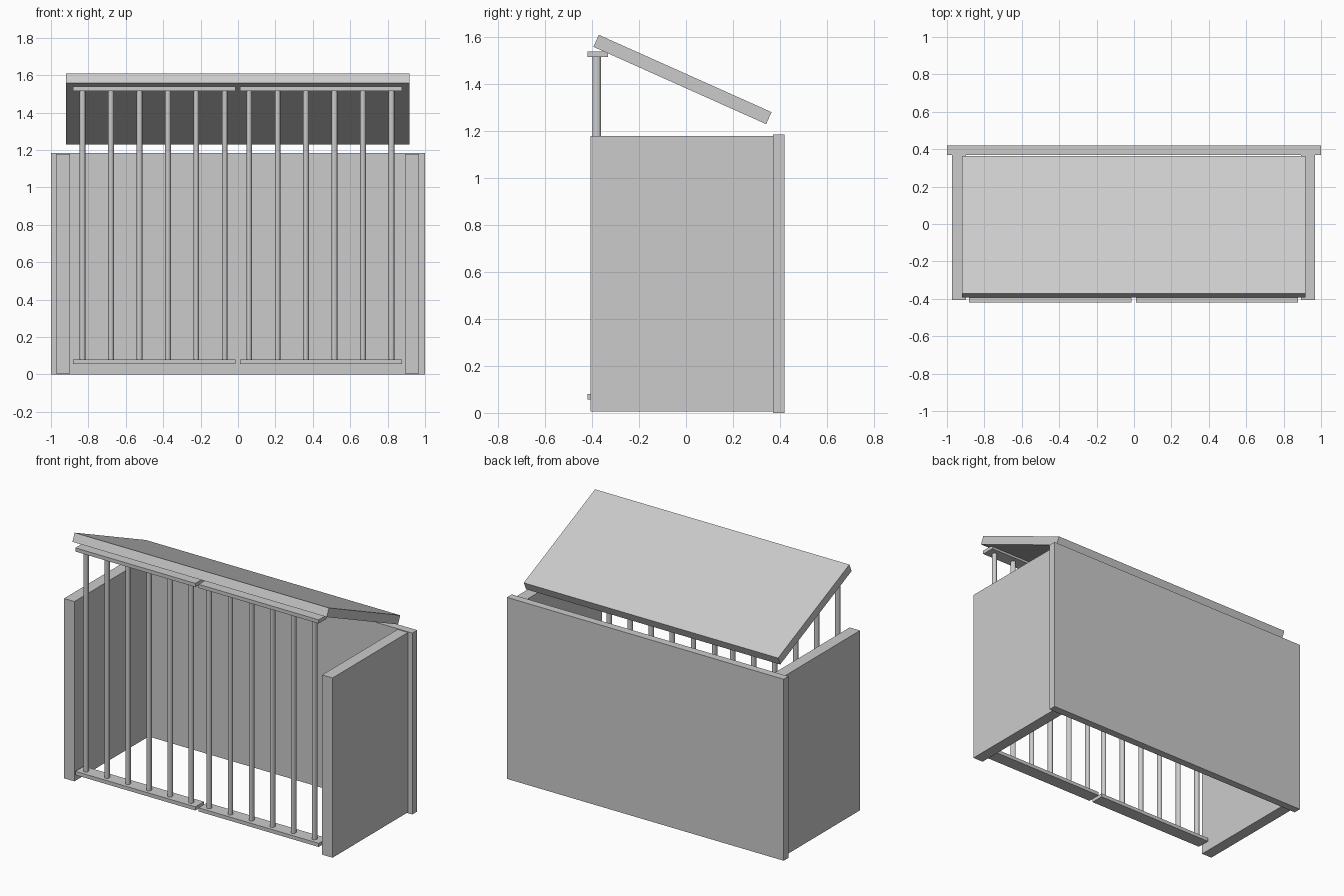
import bpy, math

if "Cube" in bpy.data.objects:
    bpy.data.objects.remove(bpy.data.objects["Cube"])

def box(name, x, y, z):
    bpy.ops.mesh.primitive_cube_add(size=1, location=(sum(x)/2, sum(y)/2, sum(z)/2))
    o = bpy.context.object
    o.name = name
    o.scale = (x[1]-x[0], y[1]-y[0], z[1]-z[0])
    return o

# walls
box("back_wall", (-1, 1), (0.37, 0.42), (0, 1.185))
box("left_wall", (-0.972, -0.897), (-0.407, 0.37), (0.006, 1.18))
box("right_wall", (0.893, 0.968), (-0.407, 0.37), (0.006, 1.18))

# sloping roof
roof = box("roof", (-0.92, 0.917), (-0.418, 0.388), (1.392, 1.448))
roof.rotation_euler.x = -math.radians(24.1)

# two barred doors
for side, x0 in (("left", -0.881), ("right", 0.01)):
    box(side + "_bottom_rail", (x0, x0 + 0.867), (-0.42, -0.332), (0.057, 0.081))
    box(side + "_top_rail", (x0, x0 + 0.867), (-0.42, -0.332), (1.516, 1.54))
    for i in range(6):
        bpy.ops.mesh.primitive_cylinder_add(vertices=12, radius=1, depth=1.445,
            location=(x0 + 0.05 + 0.152*i, -0.38, 0.7985))
        bar = bpy.context.object
        bar.name = f"{side}_bar_{i + 1}"
        bar.scale = (0.0155, 0.018, 1)
